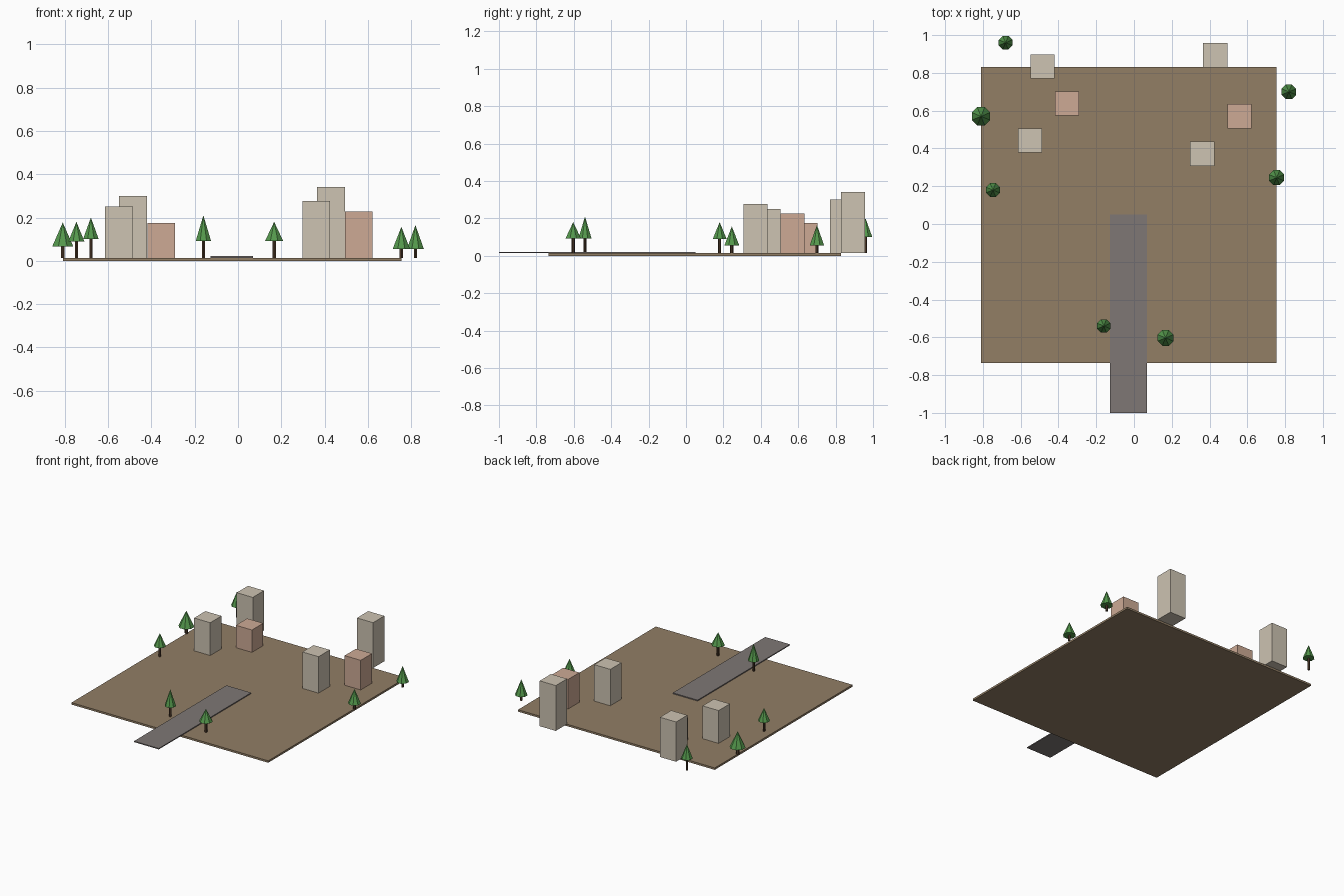
import bpy
from math import pi

if "Cube" in bpy.data.objects:
    bpy.data.objects.remove(bpy.data.objects["Cube"])


def material(name, r, g, b):
    def lin(c):
        c /= 255
        return c / 12.92 if c <= 0.04045 else ((c + 0.055) / 1.055) ** 2.4
    m = bpy.data.materials.new(name)
    m.diffuse_color = (lin(r), lin(g), lin(b), 1)
    m.use_nodes = True
    m.node_tree.nodes["Principled BSDF"].inputs["Base Color"].default_value = m.diffuse_color
    return m


EARTH = material("brown earth", 146, 126, 101)
ASPHALT = material("grey asphalt", 126, 119, 117)
STONE = material("beige stone", 205, 195, 178)
CLAY = material("pink clay", 205, 170, 149)
BARK = material("dark bark", 78, 58, 42)
LEAF = material("green leaves", 84, 152, 76)

TOP = 0.014  # ground surface height


def finish(name, mat):
    ob = bpy.context.object
    ob.name = name
    ob.data.materials.append(mat)
    return ob


def box(name, mat, x0, x1, y0, y1, z0, z1):
    bpy.ops.mesh.primitive_cube_add(
        size=1, location=((x0 + x1) / 2, (y0 + y1) / 2, (z0 + z1) / 2))
    ob = finish(name, mat)
    ob.scale = (x1 - x0, y1 - y0, z1 - z0)
    return ob


def tree(i, x, y, radius, base, tip):
    # Thin trunk with a single eight-sided cone on top
    bpy.ops.mesh.primitive_cylinder_add(
        vertices=6, radius=radius * 0.2, depth=base - TOP + 0.004,
        location=(x, y, (base + TOP + 0.004) / 2))
    finish(f"tree_trunk_{i}", BARK)
    bpy.ops.mesh.primitive_cone_add(
        vertices=8, radius1=radius, depth=tip - base,
        location=(x, y, (base + tip) / 2), rotation=(0, 0, pi / 8))
    finish(f"tree_crown_{i}", LEAF)


# Ground slab and road running off its front edge
box("ground", EARTH, -0.81, 0.755, -0.735, 0.83, 0, TOP)
box("road", ASPHALT, -0.127, 0.07, -1.0, 0.05, TOP, 0.021)

# Block buildings: centre x, centre y, roof height, colour
W = 0.064
for i, (x, y, h, mat) in enumerate([
        (-0.485, 0.833, 0.30, STONE), (-0.355, 0.638, 0.175, CLAY),
        (-0.55, 0.442, 0.25, STONE), (0.43, 0.893, 0.34, STONE),
        (0.558, 0.57, 0.227, CLAY), (0.361, 0.372, 0.276, STONE)]):
    box(f"building_{i}", mat, x - W, x + W, y - W, y + W, TOP, h)

# Trees: x, y, crown radius, crown base, tip
for i, spec in enumerate([
        (-0.68, 0.96, 0.039, 0.10, 0.20), (-0.81, 0.57, 0.053, 0.065, 0.177),
        (-0.747, 0.18, 0.040, 0.09, 0.18), (-0.16, -0.54, 0.038, 0.092, 0.21),
        (0.167, -0.603, 0.045, 0.092, 0.18), (0.755, 0.245, 0.043, 0.055, 0.157),
        (0.82, 0.70, 0.042, 0.055, 0.165)]):
    tree(i, *spec)
